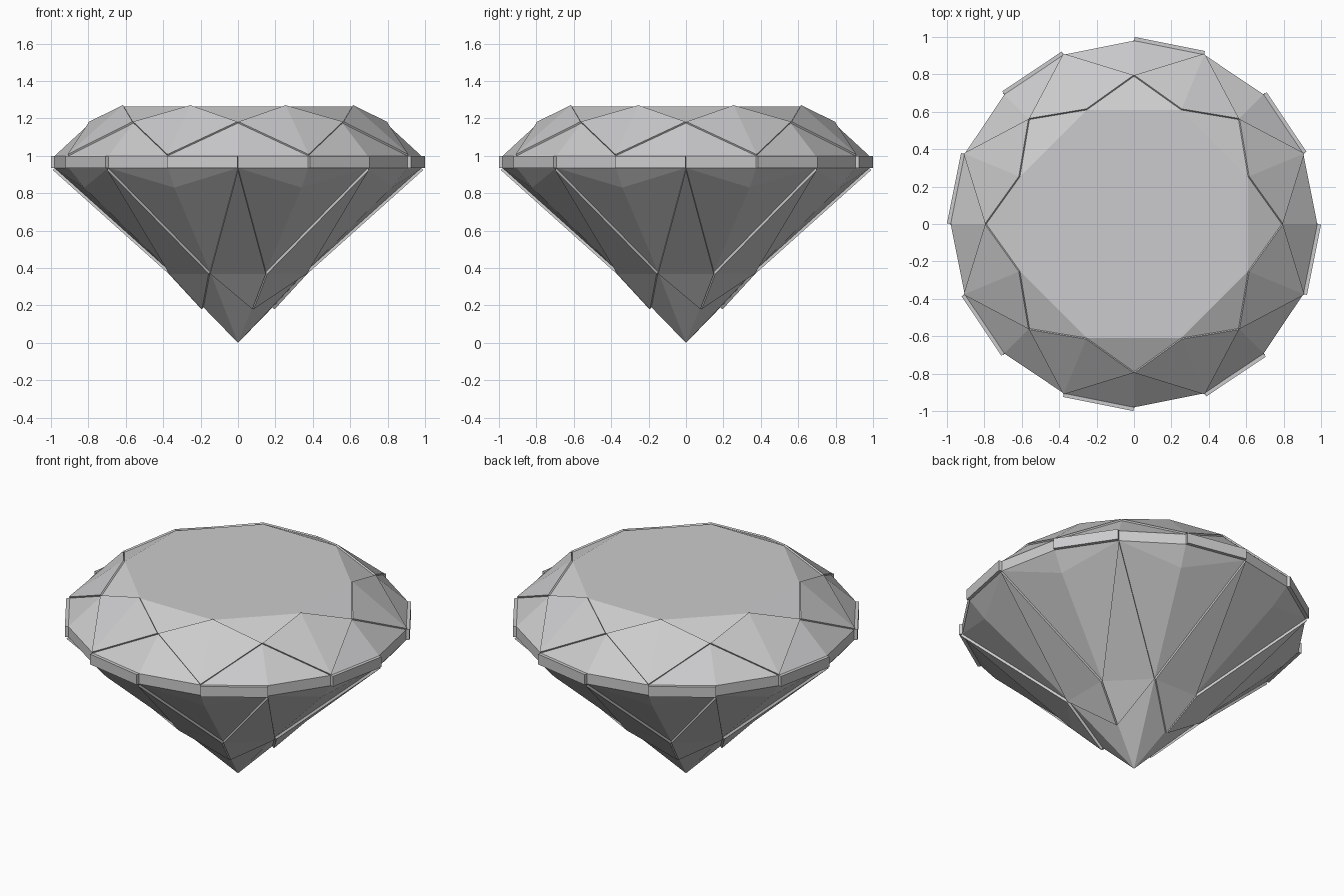
import bpy
import math
from mathutils import Vector

cube = bpy.data.objects.get("Cube")
if cube:
    bpy.data.objects.remove(cube, do_unlink=True)

grey = bpy.data.materials.new("stone_grey")
grey.use_nodes = True
colour = (0.6, 0.6, 0.61, 1)
grey.diffuse_color = colour
grey.node_tree.nodes["Principled BSDF"].inputs["Base Color"].default_value = colour

STEP = math.pi / 8
R = 0.98          # girdle radius
TOP, BOTTOM = 1.0, 0.935


def at(i, radius, z):
    """Point on a ring, counted in sixteenths of a turn."""
    return Vector((radius * math.cos(i * STEP), radius * math.sin(i * STEP), z))


def table(i): return at(i, 0.66, 1.263)
def star(i): return at(i, 0.79, 1.175)
def upper(i): return at(i, R, TOP)
def lower(i): return at(i, R, BOTTOM)
def bend(i): return at(i, 0.89, 0.83)
def side(i): return at(i, 0.39, 0.38)
def low(i): return at(i, 0.2, 0.19)


CULET = Vector((0, 0, 0))
CENTRE = Vector((0, 0, 0.85))


def build(name, polys):
    """Flat faceted object; every facet is wound to face outward."""
    verts, faces, index = [], [], {}
    for poly in polys:
        normal = (poly[1] - poly[0]).cross(poly[2] - poly[0])
        middle = sum(poly, Vector()) / len(poly)
        if normal.dot(middle - CENTRE) < 0:
            poly = poly[::-1]
        face = []
        for p in poly:
            key = tuple(round(c, 5) for c in p)
            if key not in index:
                index[key] = len(verts)
                verts.append(p)
            face.append(index[key])
        faces.append(face)
    mesh = bpy.data.meshes.new(name)
    mesh.from_pydata(verts, [], faces)
    mesh.materials.append(grey)
    obj = bpy.data.objects.new(name, mesh)
    bpy.context.collection.objects.link(obj)
    return obj


def raised(name, groups, height):
    """Facet groups lifted along their mean normal, with side walls."""
    verts, faces = [], []
    for polys in groups:
        normal = Vector()
        wound = []
        for poly in polys:
            n = (poly[1] - poly[0]).cross(poly[2] - poly[0])
            if n.dot(sum(poly, Vector()) / len(poly) - CENTRE) < 0:
                poly, n = poly[::-1], -n
            normal += n
            wound.append(poly)
        lift = normal.normalized() * height
        edges = [(a, b) for p in wound for a, b in zip(p, p[1:] + p[:1])]
        walls = [[a, b, b + lift, a + lift] for a, b in edges
                 if not any(c == b and d == a for c, d in edges)]
        for poly in [[p + lift for p in q] for q in wound] + walls:
            faces.append(range(len(verts), len(verts) + len(poly)))
            verts += poly
    mesh = bpy.data.meshes.new(name)
    mesh.from_pydata(verts, [], [list(f) for f in faces])
    mesh.materials.append(grey)
    obj = bpy.data.objects.new(name, mesh)
    bpy.context.collection.objects.link(obj)


crown = [[table(i) for i in range(1, 17, 2)]]
girdle = [[lower(i), lower(i + 1), upper(i + 1), upper(i)] for i in range(16)]
pavilion = []
kites, mains = [], []

for m in range(0, 16, 2):
    # crown: star facet, upper halves and folded kite
    crown.append([table(m - 1), table(m + 1), star(m)])
    for d in (-1, 1):
        crown.append([star(m), upper(m), upper(m + d)])
    kite = [[table(m + 1), star(m), upper(m + 1)],
            [table(m + 1), upper(m + 1), star(m + 2)]]
    crown += kite
    kites.append(kite)

    # pavilion: main facet, lower halves and tip
    main = [lower(m), side(m - 1), side(m + 1)]
    pavilion.append(main)
    for d in (-1, 1):
        pavilion.append([lower(m), lower(m + d), bend(m + d)])
        pavilion.append([lower(m), bend(m + d), side(m + d)])
    near, far = (m + 1, m - 1) if m % 4 == 0 else (m - 1, m + 1)
    skirt = [side(near), side(far), low(near)]
    pavilion += [skirt, [low(near), side(far), CULET]]
    mains += [[main], [skirt]]

build("crown", crown)
build("girdle", girdle)
build("pavilion", pavilion)

# slightly proud facets
raised("crown_kites", kites, 0.01)
raised("pavilion_mains", mains, 0.015)
raised("girdle_plates", [[girdle[i]] for i in range(1, 16, 2)], 0.02)
